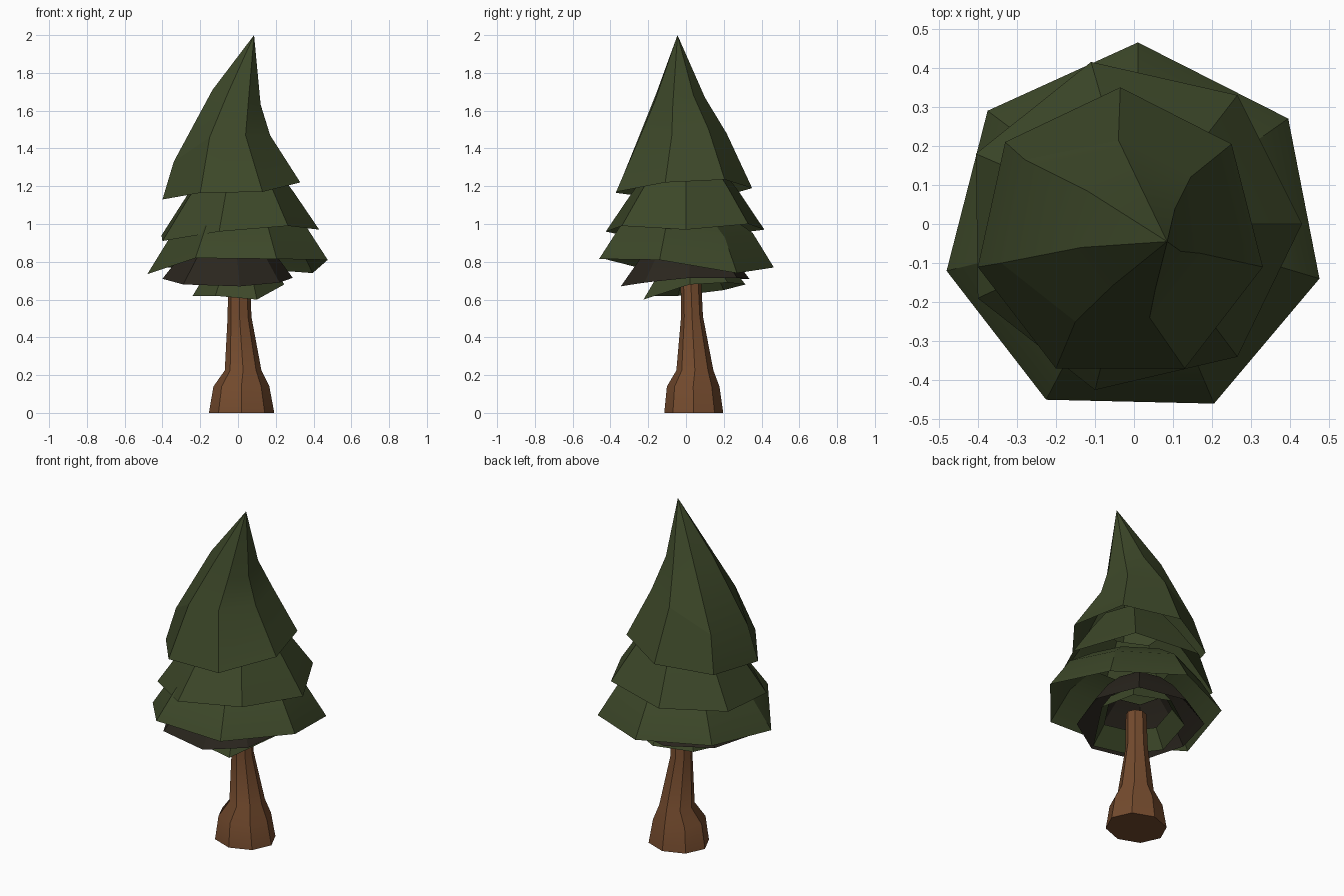
import bpy, bmesh, math


def material(name, rgb):
    m = bpy.data.materials.new(name)
    m.diffuse_color = (*rgb, 1)
    return m


GREEN = material("pine_green", (0.046, 0.064, 0.022))
DARK = material("shadow_brown", (0.023, 0.019, 0.013))
BARK = material("bark_brown", (0.175, 0.070, 0.027))


def loft(name, rings, mat, apex=None, cap_ends=False):
    """Join matching rings, bottom to top, with optional tip or caps."""
    bm = bmesh.new()
    loops = [[bm.verts.new(p) for p in ring] for ring in rings]
    n = len(loops[0])
    for low, high in zip(loops, loops[1:]):
        for i in range(n):
            j = (i + 1) % n
            bm.faces.new((low[i], low[j], high[j], high[i]))
    if apex:
        tip = bm.verts.new(apex)
        for i in range(n):
            bm.faces.new((loops[-1][i], loops[-1][(i + 1) % n], tip))
    if cap_ends:
        bm.faces.new(loops[0][::-1])
        bm.faces.new(loops[-1])
    # Soften the shallow bends along each side, keep the ridges crisp
    for f in bm.faces:
        f.smooth = True
    for e in bm.edges:
        rising = abs(e.verts[0].co.z - e.verts[1].co.z) > 0.07
        if rising or (cap_ends and any(len(f.verts) > 4 for f in e.link_faces)):
            e.smooth = False
    mesh = bpy.data.meshes.new(name)
    bm.to_mesh(mesh)
    bm.free()
    mesh.materials.append(mat)
    obj = bpy.data.objects.new(name, mesh)
    bpy.context.collection.objects.link(obj)
    return obj


def skirt(name, rim, steps, mat, centre=(0.01, 0)):
    """Open ragged skirt: the rim shrinks towards the centre as it rises."""
    cx, cy = centre
    mean = sum(p[2] for p in rim) / len(rim)
    rings = [rim]
    for scale, rise in steps:
        rings.append([(cx + (x - cx) * scale, cy + (y - cy) * scale,
                       mean + rise + (z - mean) * scale) for x, y, z in rim])
    return loft(name, rings, mat)


# Trunk: eight-sided, flared at the root; (cx, cy, rx, ry, z)
trunk_rings = []
for cx, cy, rx, ry, z in [(0.019, 0.041, 0.173, 0.156, 0),
                          (0.018, 0.038, 0.148, 0.139, 0.14),
                          (0.027, 0.047, 0.097, 0.098, 0.225),
                          (0.008, 0.032, 0.063, 0.058, 0.51),
                          (0.006, 0.025, 0.058, 0.054, 0.72)]:
    trunk_rings.append([(cx + rx * math.cos(a * math.pi / 4),
                         cy + ry * math.sin(a * math.pi / 4), z) for a in range(8)])
loft("trunk", trunk_rings, BARK, cap_ends=True)

# Crown top: leaning seven-sided cone
top_rim = [(0.33, -0.11, 1.22), (0.25, 0.205, 1.235), (-0.035, 0.35, 1.19),
           (-0.33, 0.21, 1.15), (-0.40, -0.11, 1.13), (-0.20, -0.37, 1.165),
           (0.13, -0.37, 1.17)]
top_mid = [(0.17, -0.075, 1.47), (0.145, 0.12, 1.50), (-0.04, 0.215, 1.48),
           (-0.28, 0.165, 1.36), (-0.34, -0.10, 1.33), (-0.15, -0.25, 1.46),
           (0.04, -0.24, 1.47)]
top_high = [(0.12, -0.07, 1.63), (0.105, 0.04, 1.68), (0.015, 0.10, 1.67),
            (-0.12, 0.085, 1.68), (-0.135, -0.06, 1.71), (-0.055, -0.158, 1.69),
            (0.055, -0.165, 1.65)]
loft("crown_top", [top_rim, top_mid, top_high], GREEN, apex=(0.085, -0.045, 2.0))

# Middle branch tier
skirt("middle_tier", [(0.43, 0, 0.97), (0.265, 0.33, 1.0), (-0.11, 0.415, 0.97),
                      (-0.405, 0.18, 0.94), (-0.40, -0.19, 0.91),
                      (-0.10, -0.425, 0.96), (0.265, -0.34, 0.99)],
      [(0.68, 0.2), (0.45, 0.33)], GREEN)

# Widest branch tier
skirt("wide_tier", [(0.475, -0.14, 0.81), (0.395, 0.27, 0.74), (0.01, 0.465, 0.77),
                    (-0.375, 0.29, 0.77), (-0.48, -0.12, 0.735),
                    (-0.225, -0.45, 0.82), (0.205, -0.46, 0.815)],
      [(0.76, 0.18), (0.48, 0.27)], GREEN)

# Dark skirt beneath the wide tier
skirt("dark_skirt", [(0.29, 0.02, 0.715), (0.19, 0.27, 0.715), (-0.09, 0.335, 0.71),
                     (-0.33, 0.20, 0.71), (-0.40, -0.06, 0.71),
                     (-0.29, -0.29, 0.68), (0.01, -0.345, 0.67), (0.22, -0.22, 0.69)],
      [(0.72, 0.13), (0.45, 0.22)], DARK, centre=(-0.04, 0))

# Small lowest skirt around the trunk
skirt("lowest_skirt", [(0.245, 0.02, 0.68), (0.19, 0.22, 0.69), (0.0, 0.315, 0.68),
                       (-0.19, 0.20, 0.65), (-0.24, -0.04, 0.62),
                       (-0.12, -0.20, 0.62), (0.10, -0.225, 0.60)],
      [(0.74, 0.1)], GREEN, centre=(0.01, 0.03))
